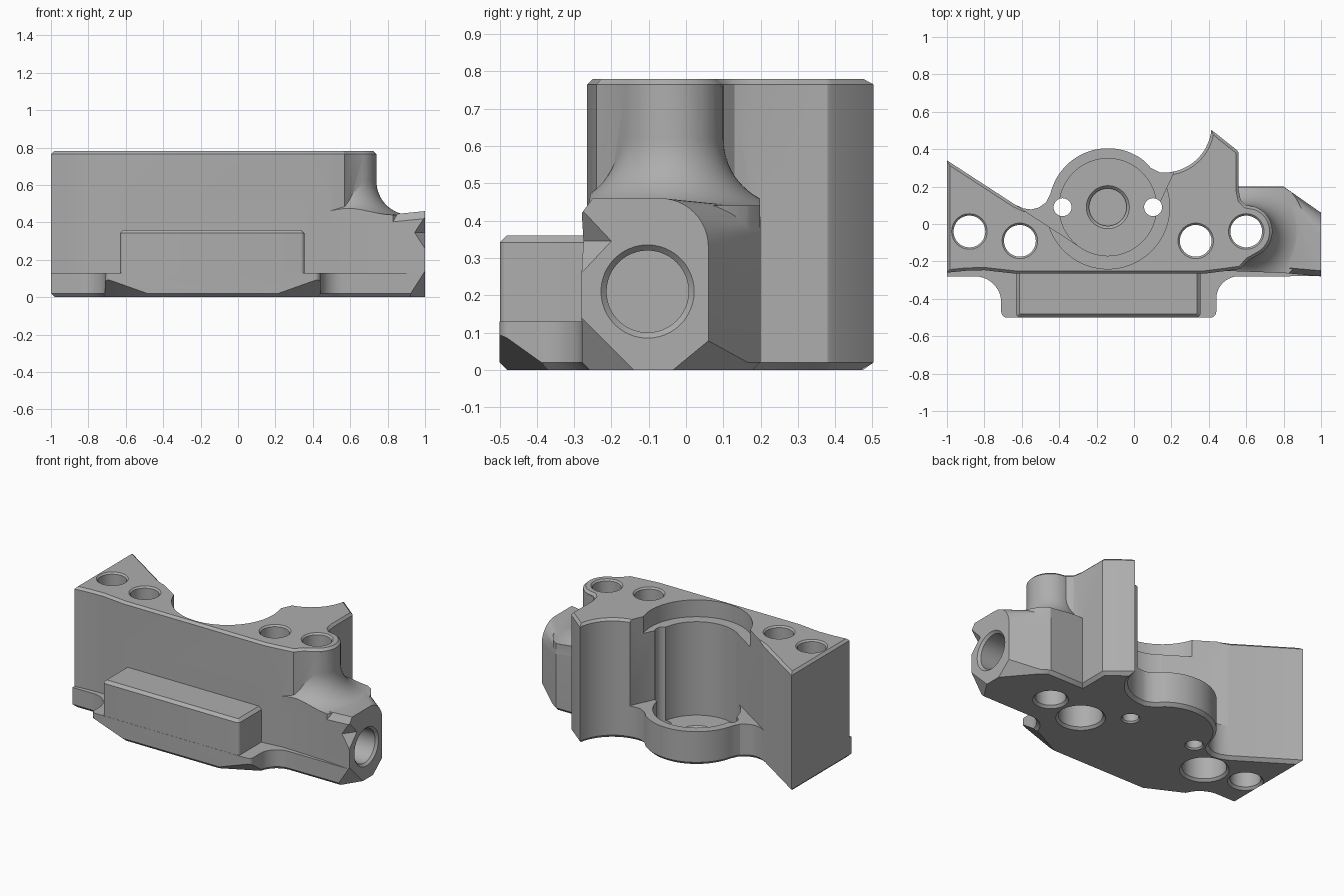
import bpy, bmesh
from math import cos, sin, radians

if "Cube" in bpy.data.objects:
    bpy.data.objects.remove(bpy.data.objects["Cube"], do_unlink=True)

metal = bpy.data.materials.new("machined_grey")
metal.use_nodes = True
GREY = (0.42, 0.42, 0.42, 1)
metal.diffuse_color = GREY
metal.node_tree.nodes["Principled BSDF"].inputs["Base Color"].default_value = GREY


def arc(cx, cy, r, a0, a1, n=16):
    angles = [radians(a0 + (a1 - a0) * i / n) for i in range(n + 1)]
    return [(cx + r * cos(a), cy + r * sin(a)) for a in angles]


def finish(name, bm):
    bmesh.ops.recalc_face_normals(bm, faces=bm.faces)
    mesh = bpy.data.meshes.new(name)
    bm.to_mesh(mesh)
    bm.free()
    mesh.materials.append(metal)
    obj = bpy.data.objects.new(name, mesh)
    bpy.context.collection.objects.link(obj)
    return obj


def loft(name, rings):
    """Closed skin through rings of equal point count, capped at both ends."""
    bm = bmesh.new()
    rows = [[bm.verts.new(p) for p in ring] for ring in rings]
    n = len(rows[0])
    for a, b in zip(rows, rows[1:]):
        for i in range(n):
            j = (i + 1) % n
            bm.faces.new((a[i], a[j], b[j], b[i]))
    bm.faces.new(rows[0][::-1])
    bm.faces.new(rows[-1])
    return finish(name, bm)


def prism(name, outline, z0, z1, low=0, high=0):
    """Upright prism with optional chamfers round the bottom and top."""
    bm = bmesh.new()
    rows = [[bm.verts.new((x, y, z)) for x, y in outline] for z in (z0 + low, z1 - high)]
    n = len(outline)
    for i in range(n):
        j = (i + 1) % n
        bm.faces.new((rows[0][i], rows[0][j], rows[1][j], rows[1][i]))
    caps = (bm.faces.new(rows[0][::-1]), low, z0), (bm.faces.new(rows[1]), high, z1)
    bm.normal_update()
    for face, size, z in caps:
        if size:
            bmesh.ops.inset_individual(bm, faces=[face], thickness=size, use_even_offset=True)
            for v in face.verts:
                v.co.z = z
    return finish(name, bm)


def lathe(name, cx, cy, profile, n=48):
    circle = arc(0, 0, 1, 0, 360 - 360 / n, n - 1)
    return loft(name, [[(cx + r * x, cy + r * y, z) for x, y in circle] for r, z in profile])


def hull(name, points):
    bm = bmesh.new()
    for p in points:
        bm.verts.new(p)
    bmesh.ops.convex_hull(bm, input=bm.verts)
    return finish(name, bm)


def wedge(x, y, dx, dy, dz):
    """Cutter that slices a bottom corner; grown a little past the corner."""
    g = 0.2
    o = (x - dx * g, y - dy * g, -dz * g)
    k = 1 + 3 * g
    return hull("corner_cutter", [o, (o[0] + dx * k, o[1], o[2]),
                                  (o[0], o[1] + dy * k, o[2]), (o[0], o[1], o[2] + dz * k)])


def combine(obj, other, operation):
    mod = obj.modifiers.new(operation, "BOOLEAN")
    mod.operation = operation
    mod.solver = "EXACT"
    mod.object = other
    bpy.ops.object.select_all(action="DESELECT")
    bpy.context.view_layer.objects.active = obj
    obj.select_set(True)
    bpy.ops.object.modifier_apply(modifier=mod.name)
    bpy.data.objects.remove(other, do_unlink=True)


BX, BY = -0.14, 0.09      # bore axis
LX, LY = 0.6, -0.04       # lug axis
TOP = 0.78

# Main body: wavy front, lug, pointed rear tower, collar, slanted rear face
outline = [(-1, -0.26), (-0.9, -0.25), (-0.8, -0.247), (-0.64, -0.265), (0.38, -0.265),
           (0.5, -0.25), (0.57, -0.24), (0.61, -0.195)]
outline += arc(LX, LY, 0.14, -60, 70)
outline += [(0.6, 0.1), (0.57, 0.13), (0.56, 0.18), (0.56, 0.38), (0.55, 0.395)]
outline += arc(0.16, 0.53, 0.255, -6, -95)
outline += [(0.09, 0.3)]
outline += arc(BX, BY, 0.315, 52, 167, 32)
outline += [(-0.47, 0.115), (-0.51, 0.088), (-0.55, 0.078), (-0.59, 0.083), (-0.64, 0.106), (-1, 0.34)]
body = prism("manifold_body", outline, 0, TOP, 0.02, 0.015)

# Open the rear above the collar, then the bore, its top ledge and floor recess
rear = [(-0.7, 0.16), (-0.62, 0.093), (-0.3, -0.115), (0.13, 0.1), (0.21, 0.27), (0.21, 0.6), (-0.7, 0.6)]
combine(body, prism("rear_cutter", rear, 0.22, 1), "DIFFERENCE")
bore = [(0.1, 0.03), (0.1, 0.045), (0.115, 0.06), (0.26, 0.06), (0.26, 0.67), (0.33, 0.67), (0.33, 1)]
combine(body, lathe("bore_cutter", BX, BY, bore, 96), "DIFFERENCE")


# Port arm, tapering to the side opening
def arm_section(x, front, back, top, r):
    pts = [(front, 0.02), (front + 0.02, 0), (back - 0.02, 0), (back, 0.02)]
    pts += arc(back - r, top - r, r, 0, 90, 12)
    pts += [(front + 0.03, top), (front, top - 0.04)]
    return [(x, y, z) for y, z in pts]


arm = loft("port_arm", [arm_section(0.5, -0.25, 0.2, 0.44, 0.03),
                        arm_section(0.8, -0.262, 0.2, 0.44, 0.07),
                        arm_section(1, -0.28, 0.06, 0.46, 0.13)])
combine(body, arm, "UNION")

# Concave flare from the lug down to the arm
flare_profile = [(0.32, 0.36)] + arc(0.32, 0.62, 0.18, 270, 180) + [(0.14, 0.76)]
flare = lathe("lug_flare", LX, LY, flare_profile, 64)
footprint = [(0.45, -0.249), (0.8, -0.262), (1, -0.28), (1, 0.06), (0.8, 0.199), (0.45, 0.199)]
combine(flare, prism("flare_limit", footprint, 0.3, 0.9), "INTERSECT")
combine(body, flare, "UNION")

# Low front flange with scooped shoulders, and the raised pad on it
flange = [(-1, -0.2), (-1, -0.28)] + arc(-0.85, -0.42, 0.14, 90, 0)
flange += arc(-0.68, -0.47, 0.03, 180, 270, 5) + arc(0.41, -0.47, 0.03, 270, 360, 5)
flange += arc(0.56, -0.4, 0.12, 180, 90) + [(0.99, -0.279), (0.99, -0.2)]
combine(body, prism("front_flange", flange, 0, 0.13, 0.02), "UNION")
pad = [(-0.63, -0.21)] + arc(-0.61, -0.479, 0.02, 180, 270, 5)
pad += arc(0.335, -0.479, 0.02, 270, 360, 5) + [(0.355, -0.21)]
combine(body, prism("front_pad", pad, 0.05, 0.36, 0, 0.018), "UNION")

# Clipped lower corners of the flange and arm
combine(body, wedge(-0.71, -0.5, 0.28, 0.14, 0.1), "DIFFERENCE")
combine(body, wedge(0.44, -0.5, -0.28, 0.14, 0.1), "DIFFERENCE")
combine(body, wedge(1, -0.28, -0.09, 0.14, 0.14), "DIFFERENCE")
combine(body, hull("rear_corner_cutter", [(1.02, -0.07, -0.01), (1.02, 0.1, 0.13),
                                          (0.72, 0.28, -0.01), (1.1, 0.3, -0.1)]), "DIFFERENCE")

# Notch in the front edge of the arm
notch = [(1 + s * 0.06, -0.28, 0.345) for s in (-1, 1)]
notch += [(1, -0.28 + s * 0.08, 0.345) for s in (-1, 1)]
notch += [(1, -0.28, 0.345 + s * 0.085) for s in (-1, 1)]
combine(body, hull("notch_cutter", notch), "DIFFERENCE")

# Bolt holes: the inner pair is counterbored from below
for x, y, wide in ((-0.88, -0.04, 0.09), (-0.61, -0.09, 0.13), (0.33, -0.09, 0.13), (LX, LY, 0.09)):
    steps = [(wide + 0.02, -0.005), (wide, 0.015), (wide, 0.3), (0.085, 0.301), (0.085, 0.77), (0.1, 0.785)]
    combine(body, lathe("bolt_hole_cutter", x, y, steps), "DIFFERENCE")

# Dowel holes grooving the bore wall
for side in (-1, 1):
    steps = [(0.06, -0.005), (0.048, 0.01), (0.048, 0.9)]
    combine(body, lathe("dowel_hole_cutter", BX + side * 0.242, BY, steps, 32), "DIFFERENCE")

# Side port
port = [(0.11, 0.7), (0.11, 0.985), (0.13, 1.005)]
circle = arc(0, 0, 1, 0, 352.5, 47)
combine(body, loft("port_cutter", [[(x, -0.103 + r * a, 0.21 + r * b) for a, b in circle]
                                   for r, x in port]), "DIFFERENCE")

bpy.ops.object.select_all(action="DESELECT")
body.select_set(True)
bpy.context.view_layer.objects.active = body
bpy.ops.object.shade_smooth_by_angle(angle=radians(28))
